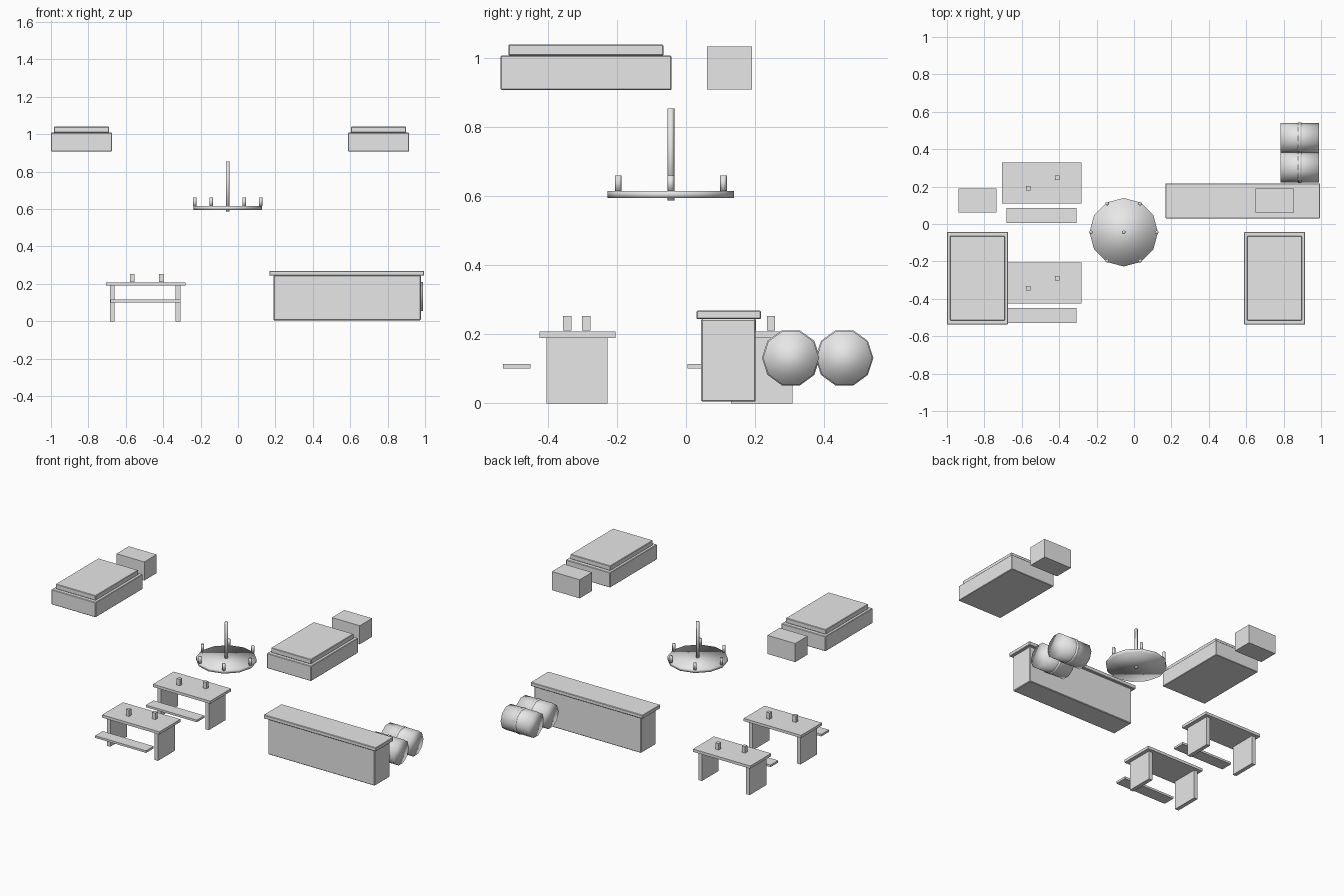
import bpy
from math import cos, sin, pi
from mathutils import Vector

cube = bpy.data.objects.get("Cube")
if cube:
    bpy.data.objects.remove(cube, do_unlink=True)

grey = bpy.data.materials.new("light grey")
grey.use_nodes = True
grey.diffuse_color = (0.8, 0.8, 0.8, 1)
grey.node_tree.nodes["Principled BSDF"].inputs["Base Color"].default_value = (0.8, 0.8, 0.8, 1)


def box(name, x, y, z, bevel=0):
    """Box from (min, max) ranges on each axis."""
    lo, hi = Vector((x[0], y[0], z[0])), Vector((x[1], y[1], z[1]))
    bpy.ops.mesh.primitive_cube_add(size=1, location=(lo + hi) / 2)
    ob = bpy.context.object
    ob.name = name
    ob.scale = hi - lo
    bpy.ops.object.transform_apply(location=False, rotation=False, scale=True)
    ob.data.materials.append(grey)
    if bevel:
        mod = ob.modifiers.new("soft edge", "BEVEL")
        mod.width = bevel
        mod.segments = 1
    return ob


def cylinder(name, sides, radius, depth, location, rotation=(0, 0, 0)):
    bpy.ops.mesh.primitive_cylinder_add(vertices=sides, radius=radius, depth=depth,
                                        location=location, rotation=rotation)
    ob = bpy.context.object
    ob.name = name
    ob.data.materials.append(grey)
    bpy.ops.object.shade_smooth()
    return ob


# Beds, each with a mattress and a nightstand behind
for side, x in (("right", -1.0), ("left", 0.589)):
    box(side + "_bed_frame", (x, x + 0.326), (-0.537, -0.042), (0.908, 1.008), 0.003)
    box(side + "_mattress", (x + 0.015, x + 0.31), (-0.515, -0.065), (1.008, 1.04), 0.003)
    box(side + "_nightstand", (x + 0.061, x + 0.266), (0.061, 0.191), (0.91, 1.034))

# Two tables with slab legs, mugs and a floating bench
for name, y in (("front", -0.315), ("back", 0.22)):
    box(name + "_table_top", (-0.705, -0.282), (y - 0.11, y + 0.11), (0.19, 0.208))
    for leg, x in (("right", -0.685), ("left", -0.333)):
        box(f"{name}_table_{leg}_leg", (x, x + 0.026), (y - 0.089, y + 0.088), (0, 0.19))
    for mug, x, dy in (("right", -0.566, -0.029), ("left", -0.41, 0.026)):
        box(f"{name}_{mug}_mug", (x - 0.012, x + 0.012),
            (y + dy - 0.012, y + dy + 0.012), (0.211, 0.254))
    box(name + "_bench", (-0.683, -0.307), (y - 0.215, y - 0.135), (0.101, 0.115))

# Bar counter
box("counter_body", (0.19, 0.978), (0.044, 0.202), (0.005, 0.245), 0.004)
box("counter_top", (0.168, 0.995), (0.03, 0.217), (0.244, 0.269), 0.003)

# Barrels lying along x, each with a raised hoop
for name, y in (("front", 0.304), ("back", 0.459)):
    for part, radius, length in (("barrel", 0.081, 0.205), ("hoop", 0.084, 0.018)):
        cylinder(f"{name}_{part}", 10, radius, length, (0.887, y, 0.132), (0, pi / 2, 0))

# Hanging wheel chandelier with candles around the rim
cx, cy = -0.055, -0.044
wheel = cylinder("chandelier_wheel", 12, 0.183, 0.02, (cx, cy, 0.606), (0, 0, 0))
cylinder("chandelier_rod", 6, 0.01, 0.267, (cx, cy, 0.7215))
for i in range(6):
    a = i * pi / 3
    cylinder(f"candle_{i + 1}", 6, 0.01, 0.045,
             (cx + 0.176 * cos(a), cy + 0.176 * sin(a), 0.638))
